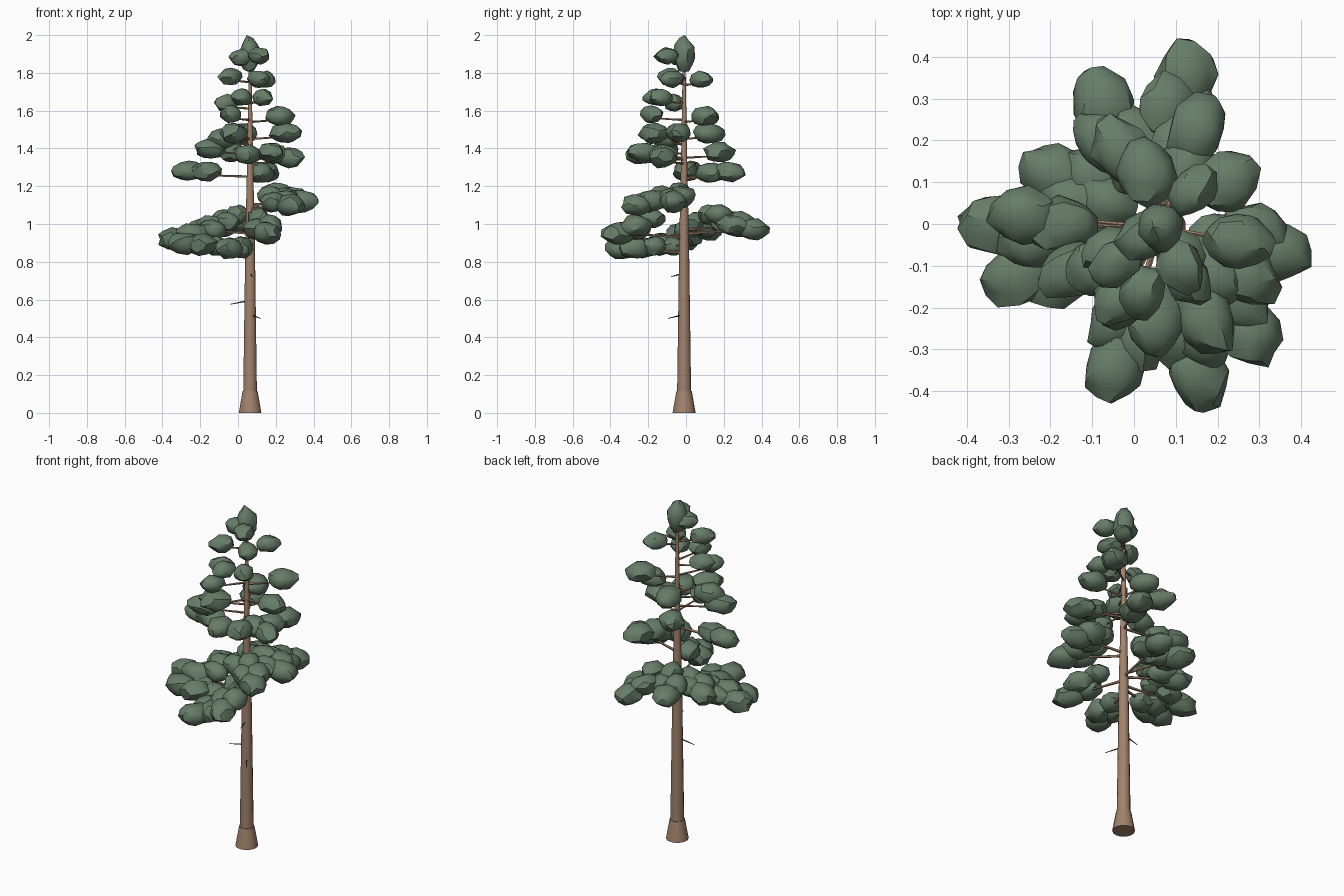
import bpy, bmesh, math, random
from mathutils import Vector, Matrix

if "Cube" in bpy.data.objects:
    bpy.data.objects.remove(bpy.data.objects["Cube"])

random.seed(7)
AXIS = Vector((0.064, -0.01, 0))          # trunk axis


def material(name, rgb):
    m = bpy.data.materials.new(name)
    m.diffuse_color = (*rgb, 1)
    m.use_nodes = True
    m.node_tree.nodes["Principled BSDF"].inputs["Base Color"].default_value = m.diffuse_color
    return m


BARK = material("bark_brown", (0.36, 0.225, 0.15))
NEEDLE = material("needle_green", (0.135, 0.205, 0.14))
DEAD = material("dead_twig_brown", (0.14, 0.10, 0.08))


def finish(bm, name, mat):
    me = bpy.data.meshes.new(name)
    bmesh.ops.recalc_face_normals(bm, faces=bm.faces)
    bm.to_mesh(me)
    bm.free()
    me.materials.append(mat)
    ob = bpy.data.objects.new(name, me)
    bpy.context.collection.objects.link(ob)
    bpy.ops.object.select_all(action='DESELECT')
    ob.select_set(True)
    bpy.context.view_layer.objects.active = ob
    bpy.ops.object.shade_smooth_by_angle(angle=math.radians(35))


def add_rod(bm, a, b, r1, r2, sides=5):
    d = b - a
    mat = Matrix.Translation((a + b) / 2) @ d.to_track_quat('Z', 'Y').to_matrix().to_4x4()
    bmesh.ops.create_cone(bm, cap_ends=True, segments=sides, radius1=r1,
                          radius2=r2, depth=d.length, matrix=mat)


def add_blob(bm, matrix, size):
    # lumpy ellipsoid with a pointed end along local x
    turn = Matrix.Rotation(random.uniform(0, 6), 3, 'X')
    for v in bmesh.ops.create_icosphere(bm, subdivisions=2, radius=1)['verts']:
        p = (turn @ v.co) * random.uniform(0.88, 1.1)
        if p.x > 0.85:
            p.x *= 1.08
        v.co = matrix @ Vector((p.x * size[0], p.y * size[1], p.z * size[2]))


def add_clump(bm, pos, l, thick=0.02):
    # needle clump stretched outward along its branch
    out = pos - AXIS
    m = Matrix.Translation(pos) @ Matrix.Rotation(math.atan2(out.y, out.x), 4, 'Z')
    add_blob(bm, m, (l, l * 0.82, thick + l * 0.4))


def at(z):
    return AXIS + Vector((0, 0, z))


# trunk and root flare
bm = bmesh.new()
add_rod(bm, at(0.11), at(0.9), 0.037, 0.026, 14)
add_rod(bm, at(0.9), at(1.4), 0.026, 0.015, 14)
add_rod(bm, at(1.4), at(1.88), 0.015, 0.007, 14)
finish(bm, "trunk", BARK)
bm = bmesh.new()
add_rod(bm, at(0), at(0.115), 0.061, 0.041, 14)
finish(bm, "root_flare", BARK)

# dead twigs on the bare trunk
bm = bmesh.new()
for tip in [(-0.04, -0.02, 0.575), (0.12, -0.095, 0.5), (0.075, -0.08, 0.72)]:
    add_rod(bm, at(tip[2] + 0.02), Vector(tip), 0.005, 0.002)
finish(bm, "dead_twigs", DEAD)

wood = bmesh.new()

# big lower boughs: outer clump x, y, z, and how far the inner clumps rise
boughs = [(0.125, 0.355, 0.97, 0.08), (-0.07, 0.28, 0.99, 0.06), (-0.19, 0.115, 0.97, 0.04),
          (-0.335, 0, 0.92, 0.05), (-0.28, -0.125, 0.9, -0.02), (-0.045, -0.34, 0.87, 0.01),
          (0.155, -0.355, 0.95, 0.08), (0.275, -0.26, 1.1, 0.05), (0.335, -0.065, 1.12, 0.05)]
bm = bmesh.new()
for x, y, z, rise in boughs:
    tip = Vector((x, y, z))
    arm = tip - at(z)
    side = Vector((-arm.y, arm.x, 0)).normalized() * 0.035
    add_rod(wood, at(z - 0.02), tip, 0.009, 0.003)
    add_clump(bm, tip, 0.09, 0.024)
    add_clump(bm, at(z + rise * 0.5) + arm * 0.76 + side, 0.085, 0.024)
    add_clump(bm, at(z + rise * 0.3) + arm * 0.7 - side, 0.08, 0.024)
    add_clump(bm, at(z + rise) + arm * 0.5, 0.075, 0.022)
finish(bm, "lower_foliage", NEEDLE)

# single clumps higher up: x, y, z
middle = [(-0.26, 0.02, 1.28), (-0.17, 0, 1.28), (0.15, 0.225, 1.275), (0.12, 0.13, 1.27),
          (-0.03, 0.175, 1.38), (0.265, -0.125, 1.35), (0.19, -0.12, 1.37), (0.175, -0.23, 1.38),
          (-0.145, -0.11, 1.4), (-0.08, -0.1, 1.45), (0.05, -0.23, 1.37), (0.25, -0.04, 1.48),
          (0.03, 0.12, 1.48), (-0.02, -0.17, 1.48), (0.22, 0.1, 1.57)]
upper = [(-0.04, -0.18, 1.58), (-0.06, -0.06, 1.64), (0.13, -0.13, 1.67), (0.02, -0.16, 1.67),
         (-0.04, -0.09, 1.78), (0.14, 0.08, 1.765), (0.11, -0.07, 1.77), (0.11, -0.1, 1.89),
         (0.02, -0.03, 1.88)]
for name, spots, l in [("middle", middle, 0.085), ("upper", upper, 0.067)]:
    bm = bmesh.new()
    for s in spots:
        add_clump(bm, Vector(s), l)
        add_rod(wood, at(s[2] - 0.03), Vector(s) - Vector((0, 0, 0.02)), 0.007, 0.003)
    finish(bm, name + "_foliage", NEEDLE)
finish(wood, "branches", BARK)

# pointed crown tip
bm = bmesh.new()
add_blob(bm, Matrix.Translation(at(1.895)) @ Matrix.Rotation(-math.pi / 2, 4, 'Y'),
         (0.098, 0.057, 0.057))
top = max(bm.verts, key=lambda v: v.co.z)
for v in bm.verts:
    v.co.z = min(v.co.z, 1.985)
top.co.z = 2.0
finish(bm, "crown_tip_foliage", NEEDLE)
